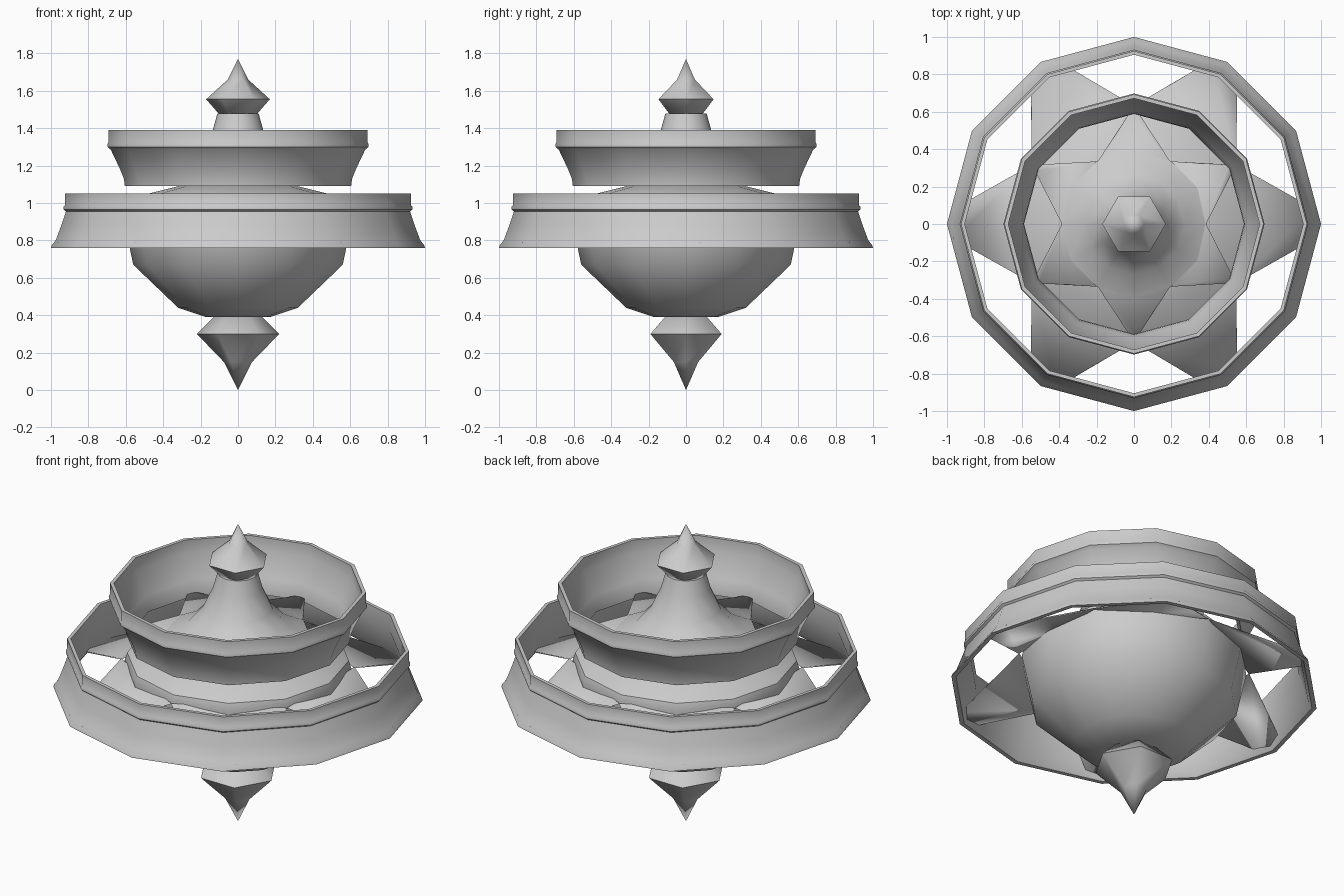
import bpy, bmesh
from math import sin, cos, pi, radians

if "Cube" in bpy.data.objects:
    bpy.data.objects.remove(bpy.data.objects["Cube"])


def finish(name, bm, angle=40):
    bmesh.ops.remove_doubles(bm, verts=bm.verts, dist=1e-5)
    bmesh.ops.recalc_face_normals(bm, faces=bm.faces)
    mesh = bpy.data.meshes.new(name)
    bm.to_mesh(mesh)
    bm.free()
    ob = bpy.data.objects.new(name, mesh)
    bpy.context.collection.objects.link(ob)
    bpy.ops.object.select_all(action='DESELECT')
    ob.select_set(True)
    bpy.context.view_layer.objects.active = ob
    bpy.ops.object.shade_smooth_by_angle(angle=radians(angle))
    return ob


def lathe(name, profile, sides=12, closed=False, angle=40):
    """Turn an (r, z) profile around z; closed joins last point to first."""
    bm = bmesh.new()
    rows = [[bm.verts.new((r * cos(2 * pi * i / sides), r * sin(2 * pi * i / sides), z))
             for i in range(sides)] if r > 0 else [bm.verts.new((0, 0, z))] * sides
            for r, z in profile]
    pairs = list(zip(rows, rows[1:])) + ([(rows[-1], rows[0])] if closed else [])
    for a, b in pairs:
        for i in range(sides):
            j = (i + 1) % sides
            quad = list(dict.fromkeys((a[i], a[j], b[j], b[i])))
            bm.faces.new(quad)
    return finish(name, bm, angle)


def star_arms(name, start, base_r, base_z, tip_r, tip_w, tip_z):
    """Six tapered plates reaching from the body to a ring."""
    bm = bmesh.new()
    for k in range(6):
        a = start + k * pi / 3
        c, s = cos(a), sin(a)
        bx, bw = base_r * cos(pi / 6), base_r * sin(pi / 6)
        pts = [(bx, -bw, base_z), (tip_r, -tip_w, tip_z), (tip_r, tip_w, tip_z), (bx, bw, base_z)]
        bm.faces.new([bm.verts.new((x * c - y * s, x * s + y * c, z)) for x, y, z in pts])
    ob = finish(name, bm, 20)
    mod = ob.modifiers.new("thickness", 'SOLIDIFY')
    mod.thickness = 0.008
    mod.offset = 0


# Pointed finials, six-sided
lathe("lower_finial", [(0, 0), (0.075, 0.15), (0.22, 0.30), (0.13, 0.39), (0, 0.39)], 6, angle=65)
lathe("upper_finial", [(0, 1.47), (0.105, 1.48), (0.17, 1.555), (0.055, 1.66), (0, 1.77)], 6, angle=65)

# Bowl and domed lid
lathe("bowl", [(0, 0.39), (0.17, 0.39), (0.32, 0.44), (0.56, 0.67), (0.615, 0.93),
               (0.60, 0.98), (0.48, 1.05), (0.32, 1.09), (0, 1.10)])

# Flared stem
lathe("stem", [(0, 1.48), (0.11, 1.48), (0.135, 1.39), (0.19, 1.27), (0.27, 1.18),
               (0.39, 1.12), (0.30, 1.09), (0, 1.09)])

# Moulded rings with thin walls
lathe("lower_ring", [(1.0, 0.76), (0.995, 0.775), (0.975, 0.80), (0.945, 0.88), (0.92, 0.955),
                     (0.932, 0.965), (0.932, 0.98), (0.925, 0.99), (0.925, 1.05),
                     (0.905, 1.05), (0.905, 0.95), (0.93, 0.87), (0.955, 0.79), (0.975, 0.76)],
      closed=True)
lathe("upper_ring", [(0.605, 1.09), (0.61, 1.13), (0.63, 1.18), (0.68, 1.285),
                     (0.698, 1.30), (0.698, 1.315), (0.693, 1.325), (0.693, 1.39),
                     (0.672, 1.39), (0.672, 1.31), (0.61, 1.18), (0.592, 1.13), (0.588, 1.09)],
      closed=True)

# Star-shaped arms holding each ring
star_arms("lower_star_arms", 0, 0.63, 0.94, 0.965, 0.08, 0.785)
star_arms("upper_star_arms", pi / 6, 0.385, 1.12, 0.60, 0.02, 1.105)
